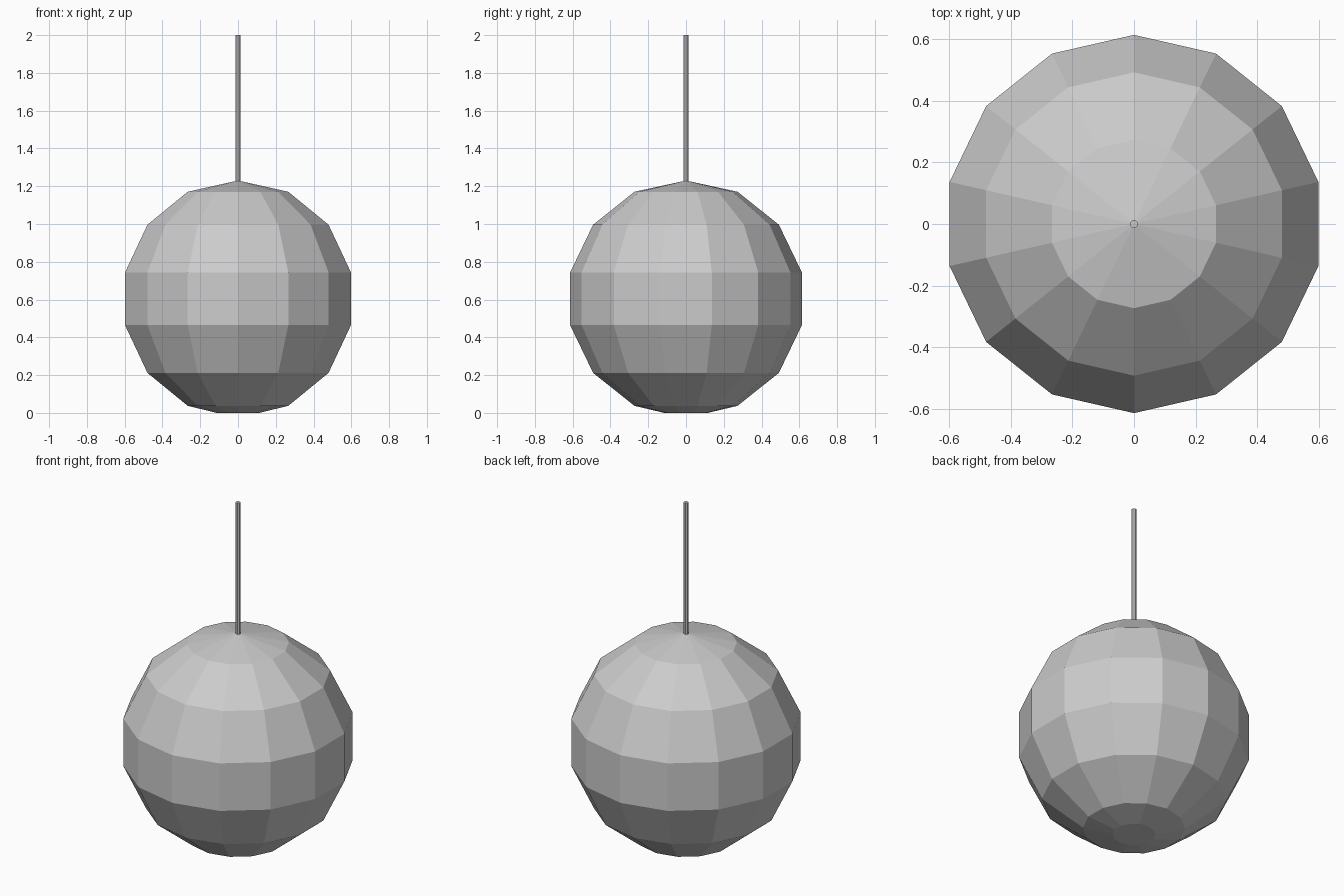
import bpy, bmesh
from math import sin, cos, pi

if "Cube" in bpy.data.objects:
    bpy.data.objects.remove(bpy.data.objects["Cube"])

SEGS = 14


def lathe(name, profile, segs, start):
    """Revolve (radius, z) points about z; zero radius makes a pole."""
    bm = bmesh.new()
    rings = []
    for r, z in profile:
        if r == 0:
            rings.append([bm.verts.new((0, 0, z))])
        else:
            rings.append([bm.verts.new((r * cos(start + 2 * pi * i / segs),
                                        r * sin(start + 2 * pi * i / segs), z))
                          for i in range(segs)])
    for a, b in zip(rings, rings[1:]):
        for i in range(segs):
            j = (i + 1) % segs
            quad = [a[i % len(a)], a[j % len(a)], b[j % len(b)], b[i % len(b)]]
            bm.faces.new(list(dict.fromkeys(quad)))
    bmesh.ops.recalc_face_normals(bm, faces=bm.faces)
    mesh = bpy.data.meshes.new(name)
    bm.to_mesh(mesh)
    bm.free()
    obj = bpy.data.objects.new(name, mesh)
    bpy.context.collection.objects.link(obj)
    return obj


# Faceted globe: seven latitude bands, bottom pole cut flat
R, CZ = 0.629, 0.604
globe = [(0, 0.0), (0.115, 0.0)]
globe += [(R * sin(pi * k / 7), CZ - R * cos(pi * k / 7)) for k in range(1, 7)]
globe += [(0, 1.23)]
lathe("globe", globe, SEGS, pi / 2)

# Thin hanging cord
lathe("cord", [(0, 1.21), (0.0135, 1.21), (0.0135, 2.0), (0, 2.0)], 8, pi / 8)
